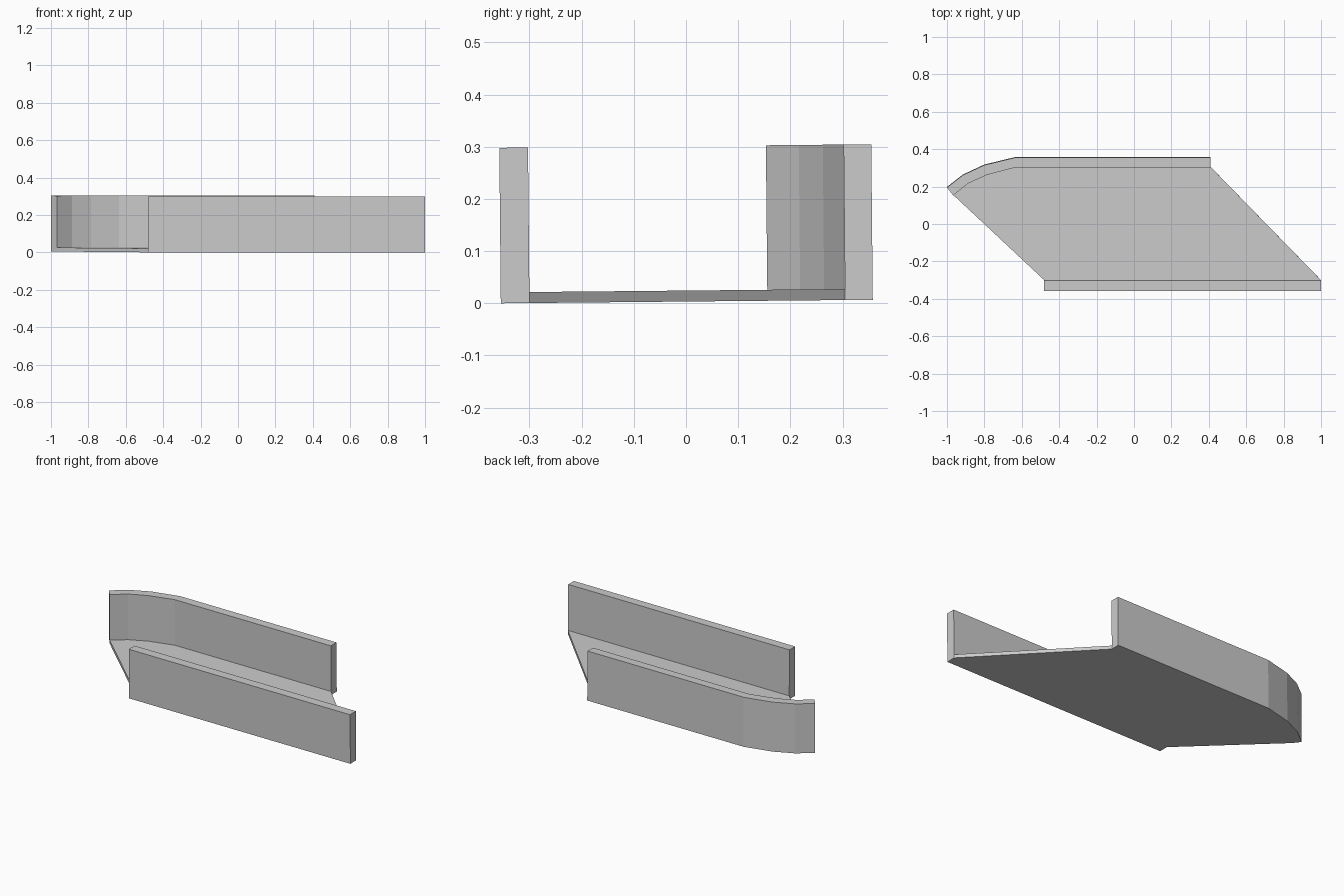
import bpy, bmesh
from mathutils import Matrix

if "Cube" in bpy.data.objects:
    bpy.data.objects.remove(bpy.data.objects["Cube"])

TILT = 0.0095  # slight lean about the x axis


def prism(name, outline, height):
    """Extrude a counter-clockwise outline upward, then lean it."""
    bm = bmesh.new()
    base = bm.faces.new([bm.verts.new((x, y, 0)) for x, y in outline])
    top = bmesh.ops.extrude_face_region(bm, geom=[base])["geom"]
    verts = [v for v in top if isinstance(v, bmesh.types.BMVert)]
    bmesh.ops.translate(bm, verts=verts, vec=(0, 0, height))
    bm.transform(Matrix.Translation((0, 0, 0.0034)) @ Matrix.Rotation(TILT, 4, 'X'))
    bmesh.ops.recalc_face_normals(bm, faces=bm.faces)
    mesh = bpy.data.meshes.new(name)
    bm.to_mesh(mesh)
    bm.free()
    obj = bpy.data.objects.new(name, mesh)
    bpy.context.collection.objects.link(obj)
    return obj


# Inner and outer lines of the curved back wall, right to left
inner = [(0.41, 0.305), (-0.635, 0.305), (-0.787, 0.265), (-0.888, 0.219), (-0.967, 0.156)]
outer = [(0.41, 0.358), (-0.635, 0.358), (-0.80, 0.318), (-0.914, 0.265), (-1.0, 0.198)]

# Slanted floor between the walls
prism("floor", [(-0.48, -0.30), (1.0, -0.30)] + inner, 0.021)

# Straight front wall
prism("front_wall", [(-0.48, -0.355), (1.0, -0.355), (1.0, -0.30), (-0.48, -0.30)], 0.298)

# Back wall with its bent left end
prism("back_wall", inner[::-1] + outer, 0.298)
